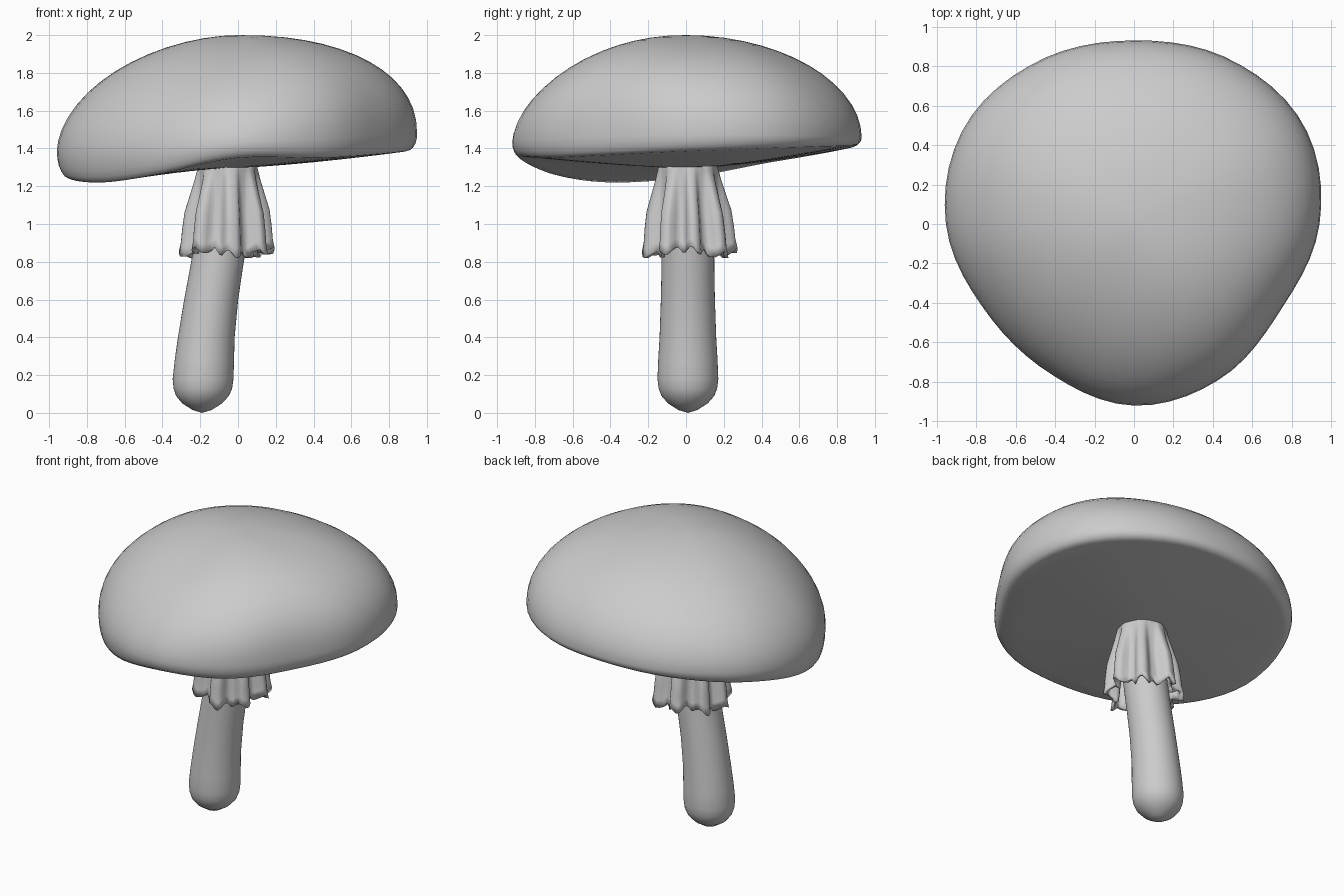
import bpy, bmesh, math
from math import sin, cos, pi

if "Cube" in bpy.data.objects:
    bpy.data.objects.remove(bpy.data.objects["Cube"])


def ring_value(table, a):
    """Smooth periodic lookup in a table spread evenly around the circle."""
    n = len(table)
    u = (a / (2 * pi)) % 1.0 * n
    i, t = int(u), u - int(u)
    p0, p1, p2, p3 = (table[(i + k) % n] for k in (-1, 0, 1, 2))
    return p1 + 0.5 * t * (p2 - p0 + t * (2 * p0 - 5 * p1 + 4 * p2 - p3 + t * (3 * (p1 - p2) + p3 - p0)))


def loft(name, rings, start=None, end=None, closed=False):
    """Skin a stack of rings, optionally finished with pole points."""
    bm = bmesh.new()
    vs = [[bm.verts.new(p) for p in r] for r in rings]
    n = len(vs[0])
    pairs = list(zip(vs, vs[1:])) + ([(vs[-1], vs[0])] if closed else [])
    for a, b in pairs:
        for i in range(n):
            j = (i + 1) % n
            bm.faces.new((a[i], a[j], b[j], b[i]))
    for pole, ring in ((start, vs[0]), (end, vs[-1])):
        if pole:
            v = bm.verts.new(pole)
            for i in range(n):
                bm.faces.new((ring[i], ring[(i + 1) % n], v))
    bmesh.ops.recalc_face_normals(bm, faces=bm.faces)
    me = bpy.data.meshes.new(name)
    bm.to_mesh(me)
    bm.free()
    me.shade_smooth()
    ob = bpy.data.objects.new(name, me)
    bpy.context.collection.objects.link(ob)
    return ob


# Cap: values every 30 degrees, counter-clockwise from +x
outline = [.94, .995, .965, .93, .957, .99, .953, .873, .868, .92, .897, .862]
rim_low = [1.385, 1.40, 1.41, 1.41, 1.385, 1.33, 1.245, 1.22, 1.265, 1.35, 1.35, 1.365]
rim_mid = [1.475, 1.47, 1.46, 1.46, 1.45, 1.42, 1.38, 1.37, 1.39, 1.43, 1.45, 1.46]
fullness = [2.25, 2.15, 2.0, 1.95, 1.9, 1.85, 1.8, 1.8, 1.75, 1.75, 2.1, 2.4]
N = 64
angles = [2 * pi * i / N for i in range(N)]
stem_x, stem_y = -0.055, 0.01


def cap_point(a, kind, t):
    r, lo, mid, n = (ring_value(q, a) for q in (outline, rim_low, rim_mid, fullness))
    if kind == "dome":
        f = cos(t) ** (2 / n)
        z = mid + (2.0 - mid) * sin(t) ** (2 / n)
    elif kind == "lip":
        f = 0.945 + 0.055 * cos(t)
        z = mid - (mid - lo) * sin(t)
    else:
        f = 0.945 * t
        z = 1.295 + (lo - 1.295) * t ** 1.4
    k = (1 - t) if kind == "under" else 0
    return (r * f * cos(a) + stem_x * k, r * f * sin(a) + stem_y * k, z)


steps = [("dome", pi / 2 * i / 14) for i in range(13, -1, -1)]
steps += [("lip", pi / 2 * i / 5) for i in range(1, 6)]
steps += [("under", t) for t in (.9, .8, .65, .5, .35, .2, .1)]
loft("mushroom_cap", [[cap_point(a, k, t) for a in angles] for k, t in steps],
     (0, 0, 2.0), (stem_x, stem_y, 1.295))

# Stem: height, centre x, radius
stem = [(.015, -.19, .05), (.05, -.19, .105), (.09, -.188, .14), (.13, -.186, .155),
        (.18, -.185, .161), (.28, -.178, .157), (.4, -.168, .150), (.6, -.142, .143),
        (.75, -.117, .140), (.9, -.092, .139), (1.1, -.068, .140), (1.34, -.055, .145)]
loft("stem", [[(x + r * cos(a), .01 + r * sin(a), z) for a in angles] for z, x, r in stem],
     (-.19, .01, 0), (-.055, .01, 1.34))

# Pleated skirt hanging under the cap: outer surface down, inner surface back up
FOLDS = 8
skirt = [(0, .153), (.06, .156), (.18, .163), (.35, .177), (.55, .194),
         (.75, .206), (.9, .212), (1, .222)]


def skirt_point(a, t, r, inset):
    wave = sin(FOLDS * a + 0.5 * sin(2 * a) + 0.6)
    r += 0.034 * min(1, t * 1.8) * math.tanh(1.8 * wave) - inset * t
    hem = 0.85 + 0.018 * sin(FOLDS * 2 * a + 1) + 0.014 * sin(3 * a + 2)
    return (stem_x - .005 * t + r * cos(a), stem_y + .01 * t + r * sin(a), 1.32 + (hem - 1.32) * t)


fine = [2 * pi * i / 96 for i in range(96)]
rows = [[skirt_point(a, t, r, 0) for a in fine] for t, r in skirt]
rows += [[skirt_point(a, t, r - .004, .022) for a in fine] for t, r in reversed(skirt)]
loft("skirt", rows, closed=True)
